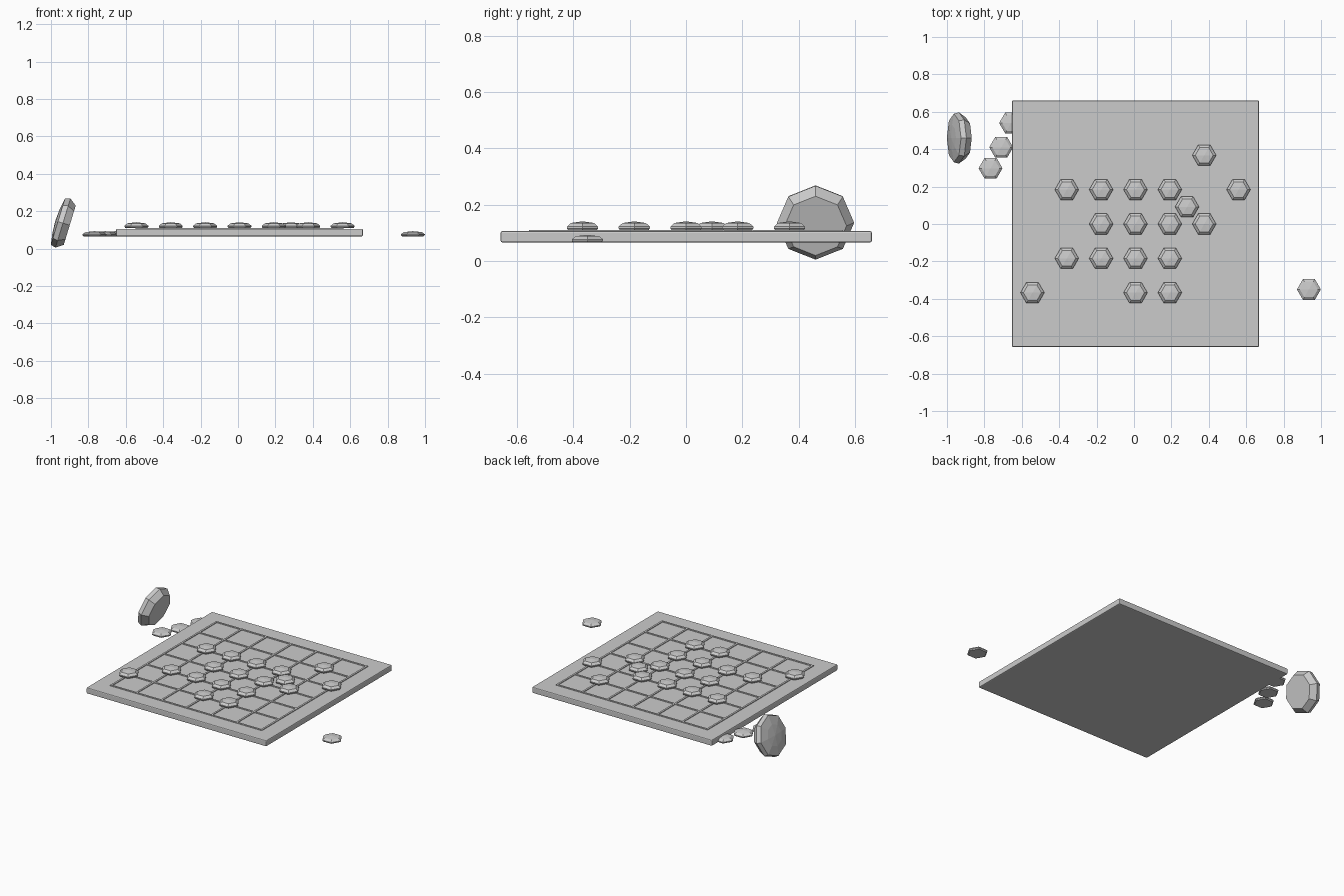
import bpy, bmesh, math
from mathutils import Matrix

if "Cube" in bpy.data.objects:
    bpy.data.objects.remove(bpy.data.objects["Cube"])


def finish(name, bm, matrix=Matrix()):
    bmesh.ops.recalc_face_normals(bm, faces=bm.faces)
    me = bpy.data.meshes.new(name)
    bm.to_mesh(me)
    bm.free()
    ob = bpy.data.objects.new(name, me)
    bpy.context.collection.objects.link(ob)
    ob.matrix_world = matrix
    return ob


def box(bm, x0, x1, y0, y1, z0, z1):
    m = Matrix.Translation(((x0 + x1) / 2, (y0 + y1) / 2, (z0 + z1) / 2)) \
        @ Matrix.Diagonal((x1 - x0, y1 - y0, z1 - z0, 1))
    bmesh.ops.create_cube(bm, size=1, matrix=m)


def faceted(profile, apex, sides):
    """Flat-based low-poly dome from (radius, height) rings and a top point."""
    bm = bmesh.new()
    rings = [[bm.verts.new((r * math.cos(math.tau * i / sides),
                            r * math.sin(math.tau * i / sides), z))
              for i in range(sides)] for r, z in profile]
    top = bm.verts.new((0, 0, apex))
    bm.faces.new(rings[0])
    for i in range(sides):
        j = (i + 1) % sides
        for a, b in zip(rings, rings[1:]):
            bm.faces.new((a[i], a[j], b[j], b[i]))
        bm.faces.new((rings[-1][i], rings[-1][j], top))
    return bm


# board slab
CX, STEP = 0.008, 0.1837
bm = bmesh.new()
box(bm, CX - 0.66, CX + 0.66, -0.658, 0.66, 0.066, 0.106)
board = finish("board", bm)
bev = board.modifiers.new("edge", 'BEVEL')
bev.width, bev.segments = 0.006, 2

# raised grid lines, seven each way
bm = bmesh.new()
reach = 3 * STEP + 0.006
for i in range(-3, 4):
    w = 0.006
    box(bm, CX + i * STEP - w, CX + i * STEP + w, -reach, reach, 0.1, 0.1105)
    box(bm, CX - reach, CX + reach, i * STEP - w, i * STEP + w, 0.1, 0.11)
finish("grid_lines", bm)

# stones on the board, in grid steps from the centre
STONE = [(0.058, 0), (0.064, 0.007), (0.064, 0.013), (0.048, 0.026)]
rows = {2: [2], 1: [-2, -1, 0, 1, 3], 0.5: [1.5], 0: [-1, 0, 1, 2],
        -1: [-2, -1, 0, 1], -2: [-3, 0, 1]}
spots = [(CX + i * STEP, j * STEP, 0.109, 1) for j, cols in rows.items() for i in cols]
# loose stones beside the board
spots += [(x, y, 0.066, 0.85) for x, y in
          ((-0.657, 0.54), (-0.71, 0.41), (-0.767, 0.298), (0.935, -0.35))]
for n, (x, y, z, s) in enumerate(spots):
    finish(f"stone_{n + 1}", faceted(STONE, 0.032, 6),
           Matrix.Translation((x, y, z)) @ Matrix.Diagonal((1, 1, s, 1)))

# leaning octagonal lid, dome towards -x
LID = [(0.11, -0.038), (0.137, 0.0), (0.13, 0.028), (0.07, 0.038)]
finish("lid", faceted(LID, 0.043, 8),
       Matrix.Translation((-0.936, 0.46, 0.136)) @ Matrix.Rotation(math.radians(-73), 4, 'Y'))
